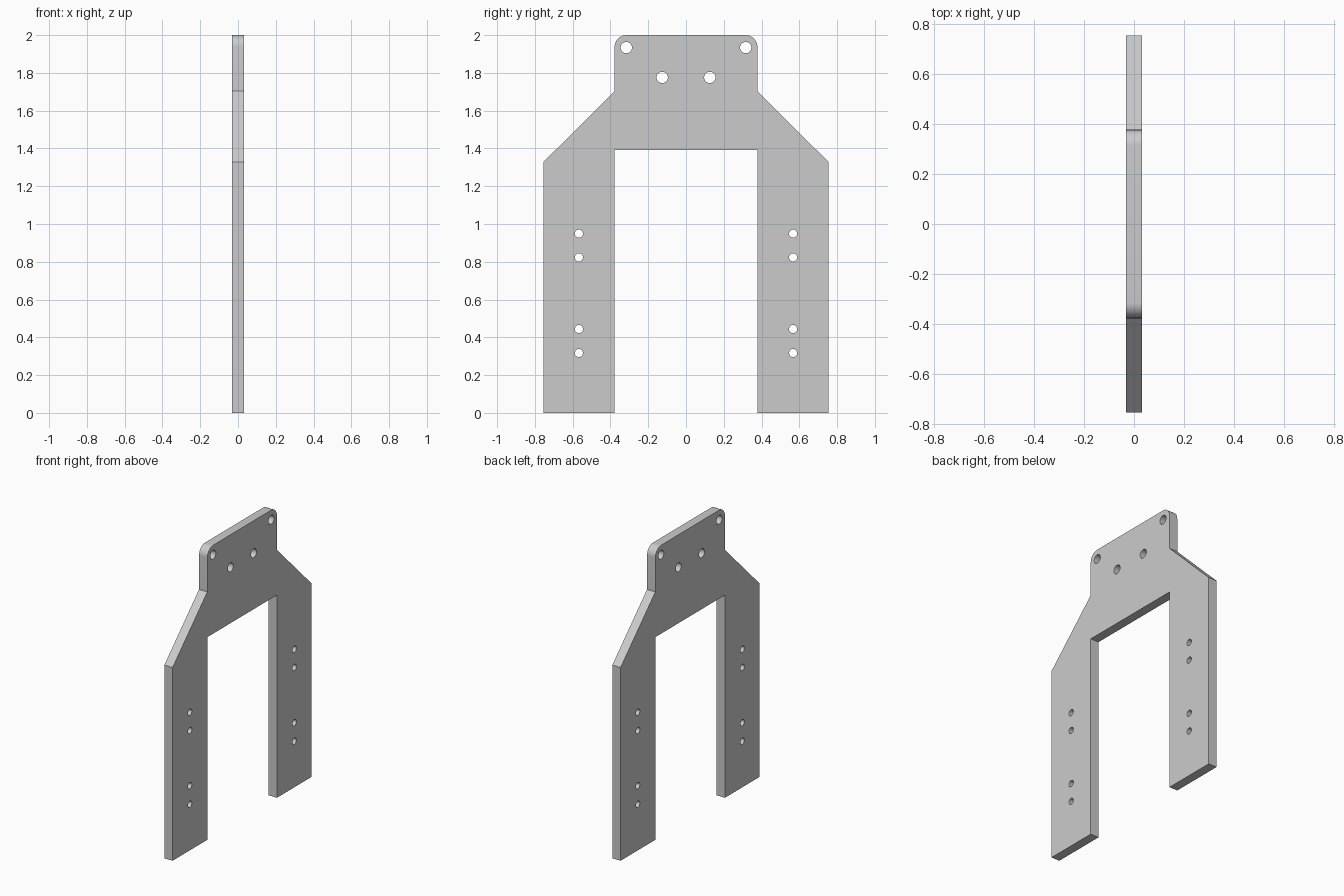
import bpy, bmesh
from math import sin, cos, pi, radians

if "Cube" in bpy.data.objects:
    bpy.data.objects.remove(bpy.data.objects["Cube"])

HALF_T = 0.0315      # half plate thickness
OUT, IN = 0.755, 0.378  # half widths: outside of legs, neck / inside of legs
R = 0.063            # top corner radius


def arc(cx, cy, r, a0, a1, n):
    return [(cx + r * cos(a0 + (a1 - a0) * i / n),
             cy + r * sin(a0 + (a1 - a0) * i / n)) for i in range(n + 1)]


def add_loop(curve, pts):
    s = curve.splines.new('POLY')
    s.points.add(len(pts) - 1)
    for p, (u, v) in zip(s.points, pts):
        p.co = (u, v, 0, 1)
    s.use_cyclic_u = True


curve = bpy.data.curves.new("bracket_plate", 'CURVE')
curve.dimensions = '2D'
curve.fill_mode = 'BOTH'
curve.extrude = HALF_T

# Outline: right half, then its mirror
half = [(IN, 1.392), (IN, 0), (OUT, 0), (OUT, 1.328), (IN, 1.703)]
half += arc(IN - R, 2 - R, R, 0, pi / 2, 12)
add_loop(curve, half + [(-u, v) for u, v in reversed(half)])

# Bolt holes, mirrored left and right
holes = [(0.316, 1.934, 0.03), (0.126, 1.776, 0.03)]
holes += [(0.567, z, 0.0215) for z in (0.317, 0.444, 0.823, 0.949)]
for u, v, r in holes:
    for side in (1, -1):
        add_loop(curve, arc(side * u, v, r, 0, 2 * pi, 32)[:-1])

# Stand the plate upright in the YZ plane and make it a mesh
plate = bpy.data.objects.new("bracket_plate", curve)
bpy.context.collection.objects.link(plate)
plate.rotation_euler = (radians(90), 0, radians(90))
bpy.context.view_layer.objects.active = plate
plate.select_set(True)
bpy.ops.object.convert(target='MESH')
plate = bpy.context.object

# Weld the caps to the rim
bm = bmesh.new()
bm.from_mesh(plate.data)
bmesh.ops.remove_doubles(bm, verts=bm.verts, dist=1e-5)
bmesh.ops.recalc_face_normals(bm, faces=bm.faces)
bm.to_mesh(plate.data)
bm.free()
bpy.ops.object.shade_smooth_by_angle(angle=radians(30))
